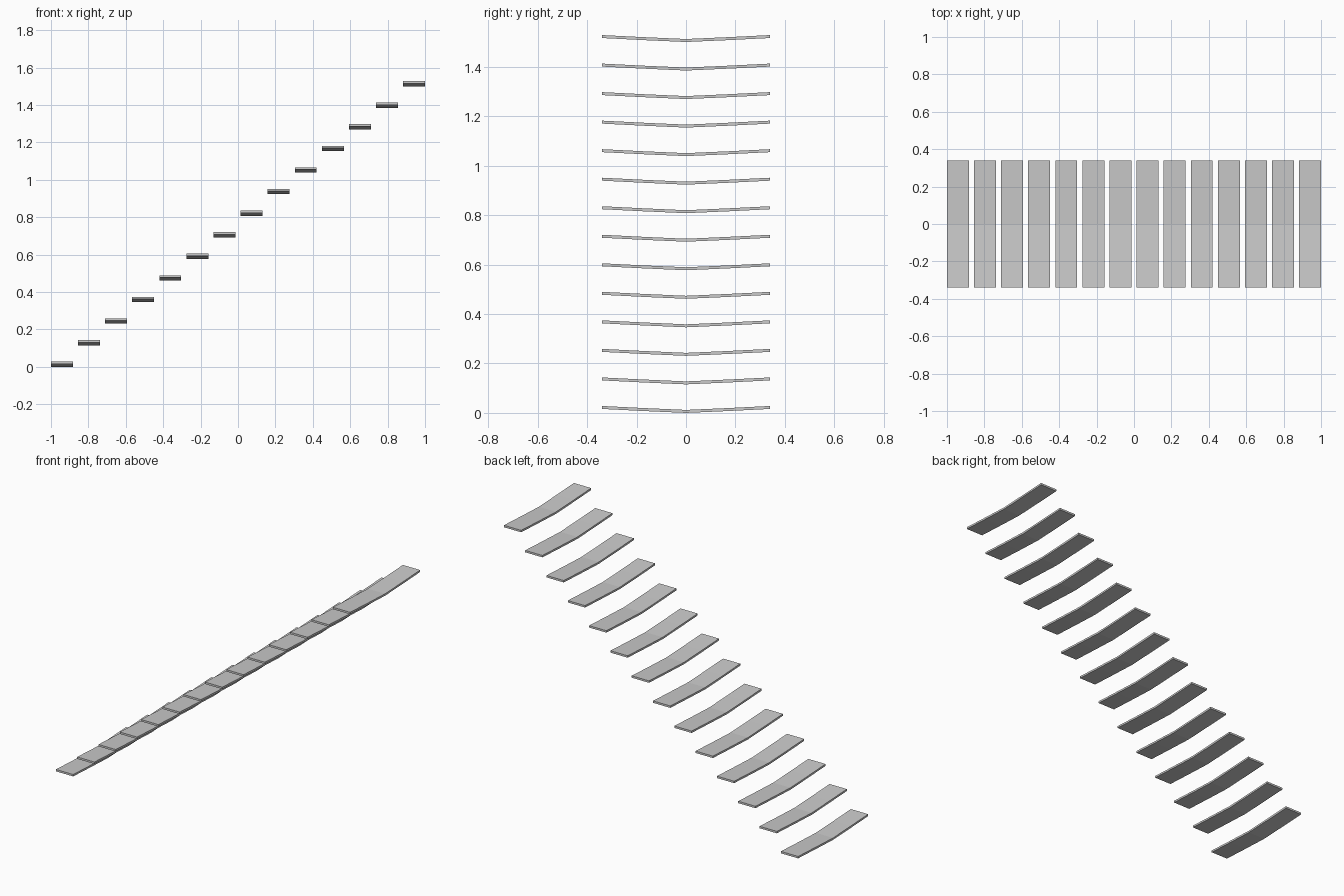
import bpy

if "Cube" in bpy.data.objects:
    bpy.data.objects.remove(bpy.data.objects["Cube"])

COUNT, WIDTH, THICK = 14, 0.117, 0.012
PITCH = (2 - WIDTH) / (COUNT - 1)
RISE = 0.1154

# Underside of the sagging tread as (y, z), bent along the middle
half = [(0.34, 0.016), (0.17, 0.0075), (0.0, 0.0)]
under = [(-y, z) for y, z in half] + half[1::-1]
loop = under + [(y, z + THICK) for y, z in reversed(under)]
n, m = len(loop), len(under)

# One tread mesh shared by every step: profile extruded along x
verts = [(x, y, z) for x in (-WIDTH / 2, WIDTH / 2) for y, z in loop]
faces = [(i, i + n, (i + 1) % n + n, (i + 1) % n) for i in range(n)]
for i in range(m - 1):
    a, b, c, d = i, i + 1, n - 2 - i, n - 1 - i
    faces += [(a, b, c, d), (d + n, c + n, b + n, a + n)]
mesh = bpy.data.meshes.new("stair_tread")
mesh.from_pydata(verts, [], [f[::-1] for f in faces])
mesh.update()

# Floating flight of treads rising towards +x
for i in range(COUNT):
    tread = bpy.data.objects.new(f"stair_tread_{i + 1}", mesh)
    tread.location = (-1 + WIDTH / 2 + i * PITCH, 0, i * RISE)
    bpy.context.collection.objects.link(tread)
